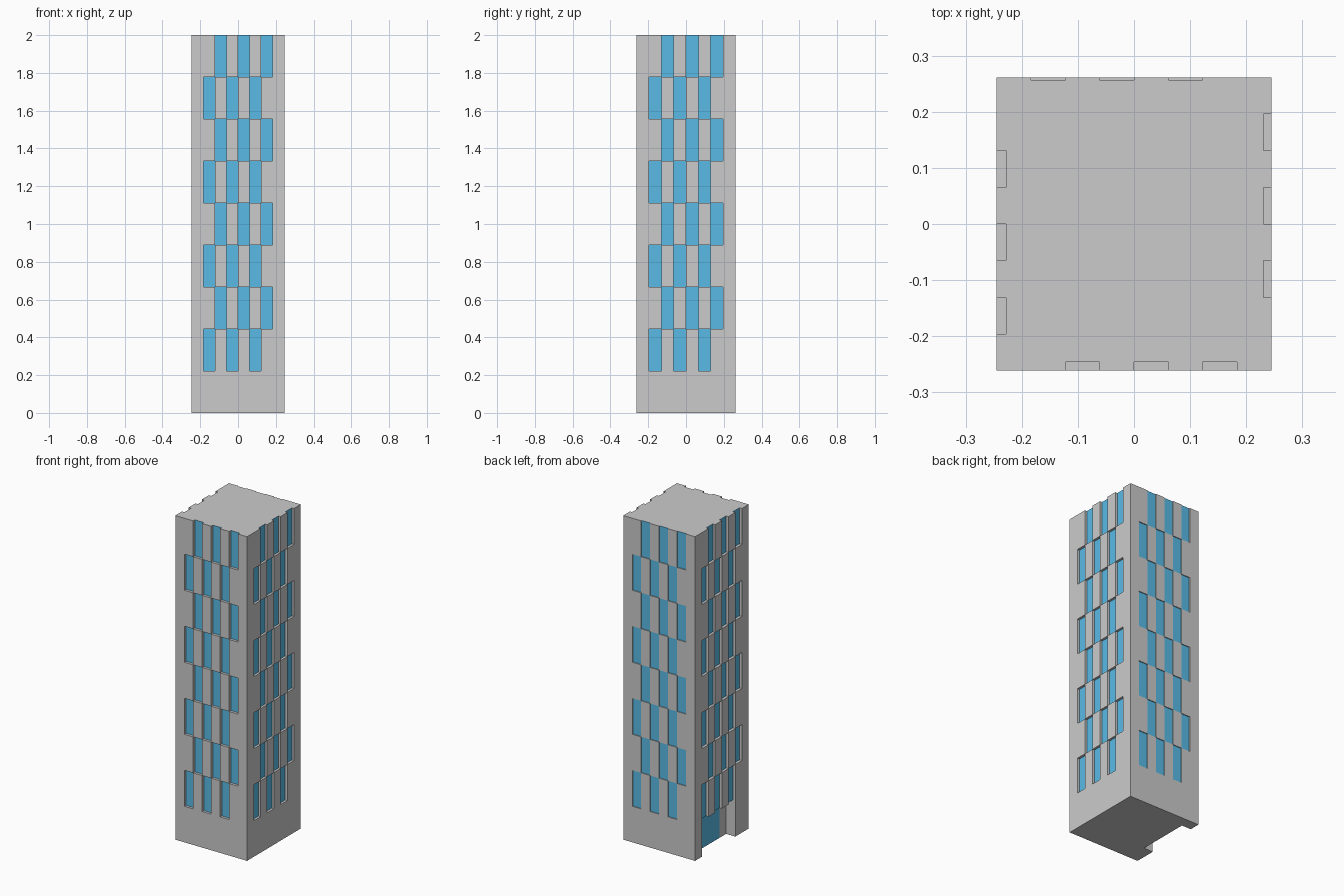
import bpy
from mathutils import Vector

if "Cube" in bpy.data.objects:
    bpy.data.objects.remove(bpy.data.objects["Cube"])

COLS, ROWS, HEIGHT = 8, 9, 2.0
HX, HY = 0.245, 0.2615
FLOOR = HEIGHT / ROWS
UP = Vector((0, 0, 1))

# Facades in counter-clockwise order: start corner, direction, width, window recess
FACADES = [
    ((-HX, -HY, 0), (1, 0, 0), 2 * HX, 0.016),   # front
    ((HX, -HY, 0), (0, 1, 0), 2 * HY, 0.0145),   # right
    ((HX, HY, 0), (-1, 0, 0), 2 * HX, 0.005),    # back
    ((-HX, HY, 0), (0, -1, 0), 2 * HY, 0.0165),  # left, with the entrance
]
ENTRANCE_SIDE, ENTRANCE_DEPTH = 3, 0.063

walls, windows, entrance = [], [], []
roof, base = [], []


def cell(side, i, j):
    """Recess depth and the face list a facade cell belongs to."""
    if j == 0:
        if side == ENTRANCE_SIDE and 1 <= i <= 5:
            return ENTRANCE_DEPTH, (entrance if i < 5 else walls)
        return 0.0, walls
    first = 1 if j % 2 else 2
    if i in (first, first + 2, first + 4):
        return FACADES[side][3], windows
    return 0.0, walls


for side, (corner, along, width, recess) in enumerate(FACADES):
    corner, along = Vector(corner), Vector(along)
    inward = UP.cross(along)

    def pt(i, j, d):
        return corner + along * (i * width / COLS) + inward * d + UP * (j * FLOOR)

    for i in range(COLS):
        for j in range(ROWS):
            d, target = cell(side, i, j)
            target.append([pt(i, j, d), pt(i + 1, j, d), pt(i + 1, j + 1, d), pt(i, j + 1, d)])
            # Reveal towards the next column
            if i + 1 < COLS:
                e = cell(side, i + 1, j)[0]
                if e != d:
                    walls.append([pt(i + 1, j, d), pt(i + 1, j, e),
                                  pt(i + 1, j + 1, e), pt(i + 1, j + 1, d)])
            # Sill or lintel towards the next floor
            if j + 1 < ROWS:
                e = cell(side, i, j + 1)[0]
                if e != d:
                    walls.append([pt(i, j + 1, d), pt(i + 1, j + 1, d),
                                  pt(i + 1, j + 1, e), pt(i, j + 1, e)])
        # Notched outlines of the roof and the underside
        for outline, j, z in ((roof, ROWS - 1, ROWS), (base, 0, 0)):
            d = cell(side, i, j)[0]
            for p in (pt(i, z, d), pt(i + 1, z, d)):
                if not outline or (p - outline[-1]).length > 1e-5:
                    outline.append(p)

walls += [roof[:-1], base[:0:-1]]


def build(name, faces, material=None):
    index, polys = {}, []
    for face in faces:
        polys.append([index.setdefault(tuple(round(c, 5) for c in p), len(index)) for p in face])
    mesh = bpy.data.meshes.new(name)
    mesh.from_pydata(list(index), [], polys)
    mesh.update()
    if material:
        mesh.materials.append(material)
    bpy.context.collection.objects.link(bpy.data.objects.new(name, mesh))


glass = bpy.data.materials.new("blue_glass")
glass.diffuse_color = (0.1, 0.5, 0.8, 1)
glass.use_nodes = True
glass.node_tree.nodes["Principled BSDF"].inputs["Base Color"].default_value = glass.diffuse_color

build("tower_walls", walls)
build("window_panes", windows, glass)
build("entrance_glass", entrance, glass)
